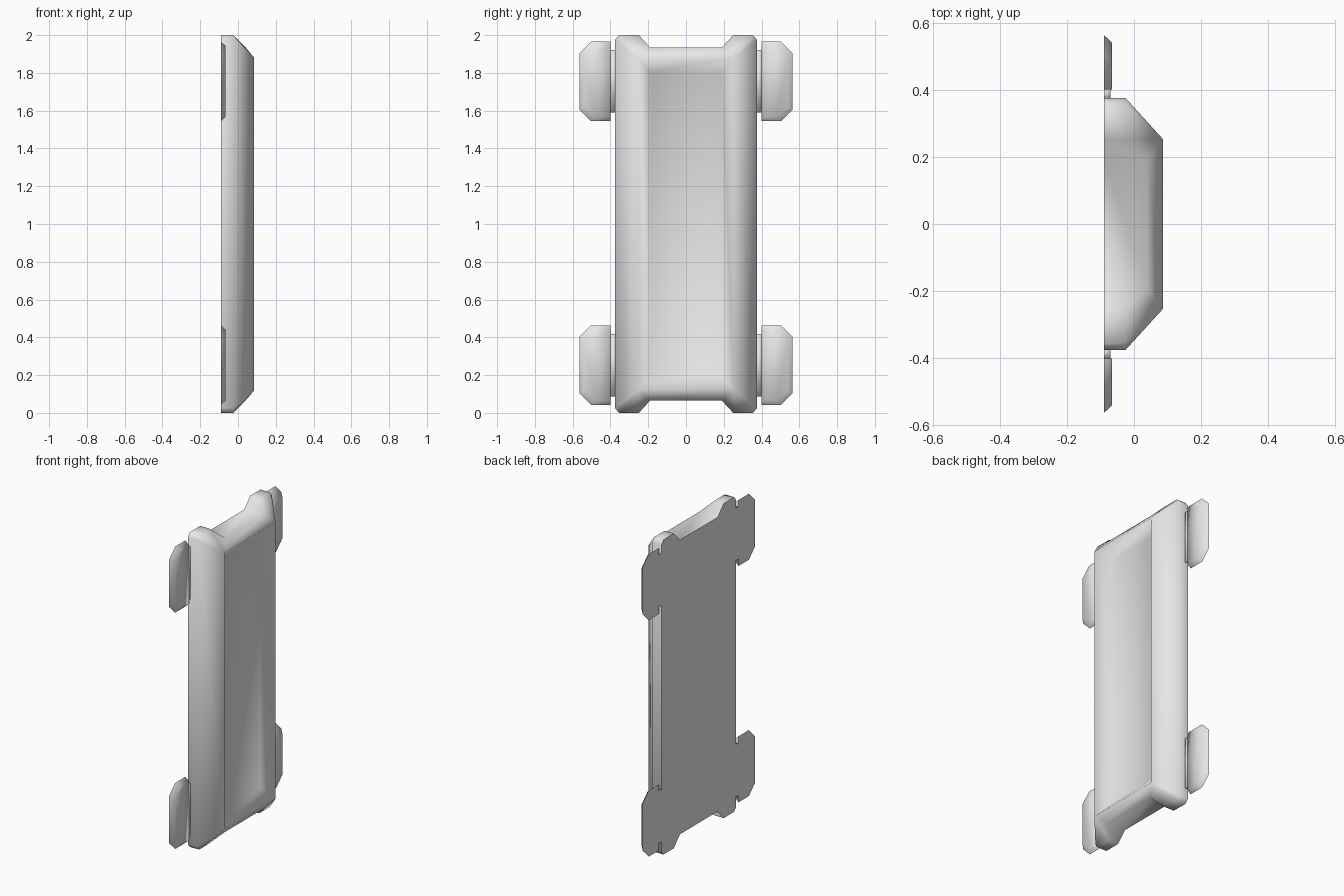
import bpy
import bmesh

cube = bpy.data.objects.get("Cube")
if cube:
    bpy.data.objects.remove(cube, do_unlink=True)

grey = bpy.data.materials.new("light_grey")
grey.use_nodes = True
grey.diffuse_color = (0.8, 0.8, 0.8, 1)
grey.node_tree.nodes["Principled BSDF"].inputs["Base Color"].default_value = (0.8, 0.8, 0.8, 1)

BACK = -0.09


def loft(name, loops):
    """Skin equal-length loops of (x, y, z), cap both ends, keep the back rim sharp."""
    bm = bmesh.new()
    rings = [[bm.verts.new(p) for p in loop] for loop in loops]
    n = len(rings[0])
    for low, high in zip(rings, rings[1:]):
        for i in range(n):
            j = (i + 1) % n
            bm.faces.new((low[i], low[j], high[j], high[i]))
    bm.faces.new(rings[0][::-1])
    bm.faces.new(rings[-1])
    bmesh.ops.remove_doubles(bm, verts=bm.verts, dist=0.0005)
    bmesh.ops.recalc_face_normals(bm, faces=bm.faces)
    for f in bm.faces:
        f.smooth = True
    for e in bm.edges:
        if all(abs(v.co.x - BACK) < 0.0005 for v in e.verts):
            e.smooth = False
    mesh = bpy.data.meshes.new(name)
    bm.to_mesh(mesh)
    bm.free()
    mesh.materials.append(grey)
    obj = bpy.data.objects.new(name, mesh)
    bpy.context.collection.objects.link(obj)
    return obj


def four_way(quarter):
    """Mirror a quarter outline of (x, y, height from middle) into a closed loop."""
    loop = []
    for sy, sz in ((1, 1), (-1, 1), (-1, -1), (1, -1)):
        pts = quarter if sy * sz > 0 else quarter[::-1]
        loop += [(x, sy * y, 1 + sz * h) for x, y, h in pts]
    return loop


# Panel body: flat back, side wall, raised ridge, recessed centre
outline = [(0.375, 0.975), (0.355, 1.0), (0.25, 1.0), (0.19, 0.935)]
wall_x = [-0.025, -0.025, -0.025, 0.04]
back = [(BACK, y, h) for y, h in outline]
wall = [(x, y, h) for x, (y, h) in zip(wall_x, outline)]
ridge = [(0.086, 0.253, 0.88)] * 4
valley = [(0.025, 0.19, 0.805)] * 4
loft("panel_body", [four_way(q) for q in (back, wall, ridge, valley)])


def tab_loop(x, inset, side, mid):
    """Outline of a side tab with its two outer corners cut off."""
    out, h, c = 0.563 - inset, 0.21 - inset, 0.06
    pts = [(0.4, -h), (out - c, -h), (out, c - h), (out, h - c), (out - c, h), (0.4, h)]
    return [(x, side * y, mid + z) for y, z in pts]


def neck_loop(x, side, mid):
    return [(x, side * y, mid + z)
            for y, z in ((0.37, -0.165), (0.402, -0.165), (0.402, 0.165), (0.37, 0.165))]


# Side tabs and the short necks joining them to the body
for side, side_name in ((1, "back"), (-1, "front")):
    for mid, level in ((0.253, "lower"), (1.755, "upper")):
        loft(f"{level}_{side_name}_tab",
             [tab_loop(BACK, 0, side, mid), tab_loop(-0.066, 0.022, side, mid)])
        loft(f"{level}_{side_name}_neck",
             [neck_loop(BACK, side, mid), neck_loop(-0.07, side, mid)])
